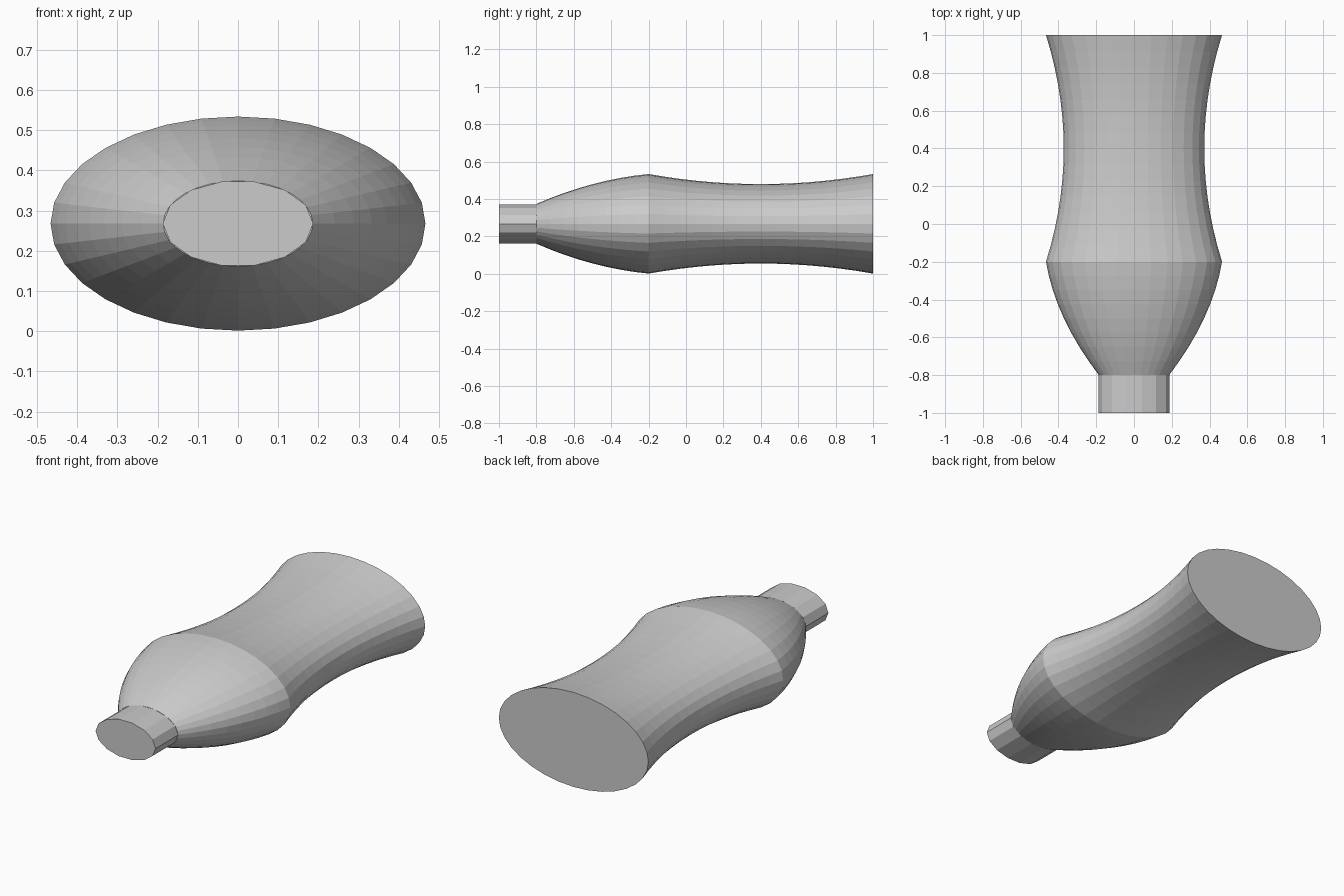
import bpy, bmesh, math

if "Cube" in bpy.data.objects:
    bpy.data.objects.remove(bpy.data.objects["Cube"])

CENTRE_Z = 0.2675
FLATTEN = 0.571          # height / width of every elliptical section


def loft(name, sections, sides):
    """Skin flat-faced elliptical rings along y; sections are (y, half width)."""
    bm = bmesh.new()
    rings = []
    for y, r in sections:
        ring = []
        for i in range(sides):
            a = 2 * math.pi * i / sides
            ring.append(bm.verts.new((r * math.cos(a), y, CENTRE_Z + FLATTEN * r * math.sin(a))))
        rings.append(ring)
    for a, b in zip(rings, rings[1:]):
        for i in range(sides):
            j = (i + 1) % sides
            bm.faces.new((a[i], a[j], b[j], b[i]))
    bm.faces.new(rings[0])
    bm.faces.new(rings[-1])
    bmesh.ops.recalc_face_normals(bm, faces=bm.faces)
    mesh = bpy.data.meshes.new(name)
    bm.to_mesh(mesh)
    bm.free()
    obj = bpy.data.objects.new(name, mesh)
    bpy.context.collection.objects.link(obj)
    return obj


# Bulging shoulder from neck to widest ring
shoulder = []
for i in range(8):
    t = i / 8
    shoulder.append((-0.8 + 0.6 * t, 0.186 + 0.28 * t + 0.18 * t * (1 - t)))

# Waisted grip with a flat base at the back
waist = []
for i in range(15):
    y = -0.2 + 1.2 * i / 14
    waist.append((y, 0.372 + 0.094 * ((y - 0.4) / 0.6) ** 2))

loft("bottle_body", shoulder + waist, 32)

# Short coarse neck with a closed mouth
loft("bottle_neck", [(-1.0, 0.187), (-0.8, 0.187)], 14)
